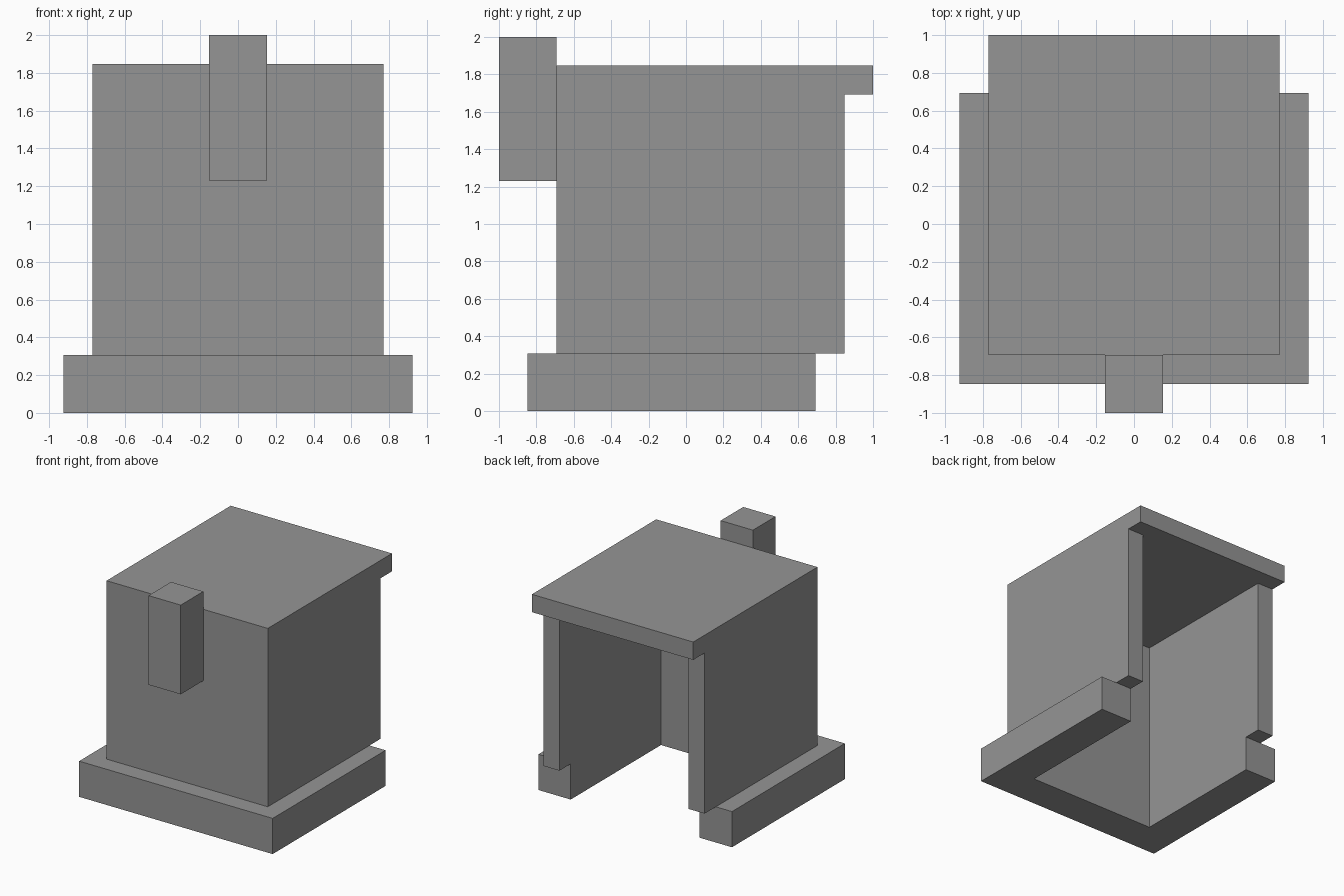
import bpy
import bmesh

cube = bpy.data.objects.get("Cube")
if cube:
    bpy.data.objects.remove(cube, do_unlink=True)

U = 2 / 13  # building module: every part is a whole number of modules

grey = bpy.data.materials.new("plain grey")
grey.use_nodes = True
colour = (0.3, 0.3, 0.3, 1)
grey.diffuse_color = colour
grey.node_tree.nodes["Principled BSDF"].inputs["Base Color"].default_value = colour


def prism(name, outline, z0, z1):
    """Extrude a floor outline, given in modules, from z0 to z1."""
    bm = bmesh.new()
    face = bm.faces.new([bm.verts.new((x * U, y * U, z0 * U)) for x, y in outline])
    top = bmesh.ops.extrude_face_region(bm, geom=[face], use_keep_orig=True)["geom"]
    verts = [v for v in top if isinstance(v, bmesh.types.BMVert)]
    bmesh.ops.translate(bm, verts=verts, vec=(0, 0, (z1 - z0) * U))
    bmesh.ops.recalc_face_normals(bm, faces=bm.faces)
    mesh = bpy.data.meshes.new(name)
    bm.to_mesh(mesh)
    bm.free()
    mesh.materials.append(grey)
    obj = bpy.data.objects.new(name, mesh)
    bpy.context.collection.objects.link(obj)
    return obj


def rectangle(half, front, back):
    return [(-half, front), (half, front), (half, back), (-half, back)]


def u_shape(half, front, back, thick):
    """Three-sided outline, open at the back."""
    inner = half - thick
    right = [(-inner, front + thick), (-inner, back), (-half, back), (-half, front)]
    return right + [(-x, y) for x, y in reversed(right)]


# Wide plinth, open at the back
prism("base", u_shape(6, -5.5, 4.5, 2), 0, 2)
# Thin walls, flush with the inside of the plinth
prism("walls", u_shape(5, -4.5, 5.5, 1), 2, 11)
# Flat roof overhanging the open back
prism("roof", rectangle(5, -4.5, 6.5), 11, 12)
# Block on the front wall, rising above the roof
prism("chimney", rectangle(1, -6.5, -4.5), 8, 13)
